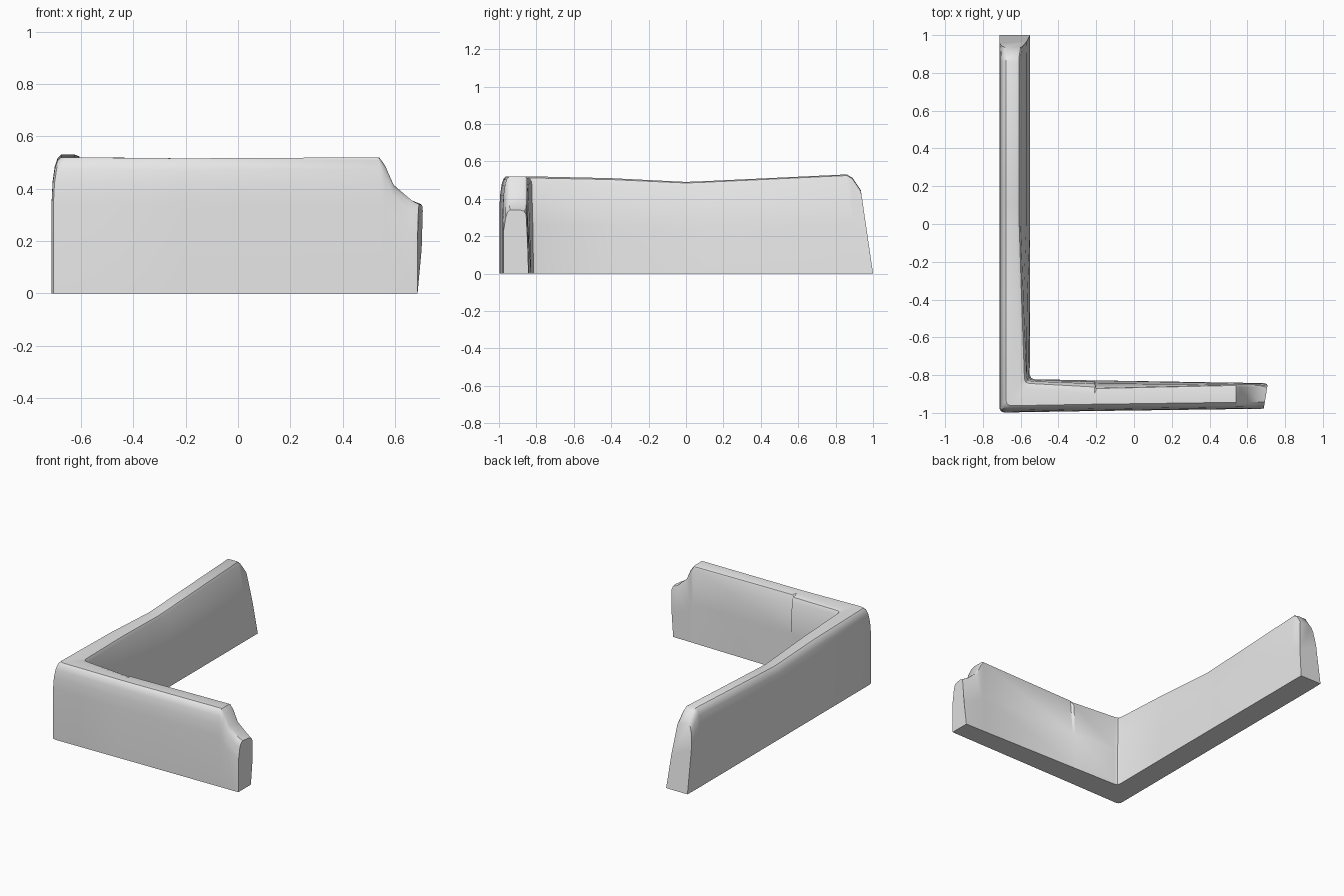
import bpy, bmesh, math

cube = bpy.data.objects.get("Cube")
if cube:
    bpy.data.objects.remove(cube, do_unlink=True)

stone = bpy.data.materials.new("pale grey")
stone.use_nodes = True
stone.diffuse_color = (0.8, 0.8, 0.8, 1)
stone.node_tree.nodes["Principled BSDF"].inputs["Base Color"].default_value = (0.8, 0.8, 0.8, 1)


def profile(outer, base, top, h, r):
    """Wall cross-section as (across, z), from the outer foot over the top to the inner foot."""
    return [(outer, 0), (outer, 0.66 * h), (outer + 0.004, h - 0.1),
            (outer + 0.012, h - 0.045), (outer + 0.022, h - 0.014), (outer + 0.036, h),
            (top - 1.2 * r, h), (top - 0.4 * r, h - 0.3 * r), (top, h - r),
            (base + 0.4 * (top - base), 0.5 * h), (base, 0)]


rings = []


def short_section(x, *dims):
    rings.append([(x, a, z) for a, z in profile(*dims)])


def long_section(y, *dims):
    rings.append([(a, y, z) for a, z in profile(*dims)])


# Free end of the short arm: skewed, bulging end face
end = profile(-0.977, -0.842, -0.855, 0.34, 0.025)
rings.append([(0.687 + 0.022 * (a + 0.977) / 0.135 * min(1, z / 0.23), a, z) for a, z in end])

# Stepped shoulder, then the run towards the corner
short_section(0.665, -0.979, -0.841, -0.85, 0.355, 0.012)
short_section(0.595, -0.979, -0.841, -0.85, 0.415, 0.012)
short_section(0.562, -0.98, -0.84, -0.85, 0.49, 0.012)
short_section(0.54, -0.98, -0.84, -0.85, 0.52, 0.012)
short_section(-0.2, -0.99, -0.828, -0.868, 0.516, 0.008)
short_section(-0.21, -0.99, -0.828, -0.845, 0.516, 0.045)

# Mitred corner with small fillets inside and outside
short_corner = profile(-0.998, -0.822, -0.832, 0.52, 0.03)
long_corner = profile(-0.713, -0.552, -0.568, 0.52, 0.03)
for dx, dy in ((0.025, 0), (0.007, 0.007), (0, 0.025)):
    rings.append([(l[0] + dx, s[0] + dy, l[1]) for l, s in zip(long_corner, short_corner)])

# Long arm with a sagging top
long_section(-0.4, -0.713, -0.551, -0.585, 0.51, 0.025)
long_section(0.0, -0.713, -0.55, -0.6, 0.49, 0.02)
long_section(0.1, -0.713, -0.55, -0.6, 0.494, 0.02)
long_section(0.86, -0.713, -0.55, -0.6, 0.53, 0.02)
long_section(0.89, -0.713, -0.55, -0.6, 0.512, 0.02)

# Sloping free end of the long arm
end = profile(-0.711, -0.55, -0.592, 0.445, 0.02)
rings.append([(a, 1.0 - 0.065 * z / 0.445, z) for a, z in end])

# Skin the sections into one closed wall
bm = bmesh.new()
loops = [[bm.verts.new(p) for p in ring] for ring in rings]
for a, b in zip(loops, loops[1:]):
    n = len(a)
    for i in range(n):
        j = (i + 1) % n
        bm.faces.new((a[i], a[j], b[j], b[i]))
bm.faces.new(loops[0])
bm.faces.new(loops[-1])
bmesh.ops.recalc_face_normals(bm, faces=bm.faces)

mesh = bpy.data.meshes.new("corner_wall")
bm.to_mesh(mesh)
bm.free()
mesh.materials.append(stone)
wall = bpy.data.objects.new("corner_wall", mesh)
bpy.context.collection.objects.link(wall)

bpy.ops.object.select_all(action="DESELECT")
wall.select_set(True)
bpy.context.view_layer.objects.active = wall
bpy.ops.object.shade_smooth_by_angle(angle=math.radians(35))
